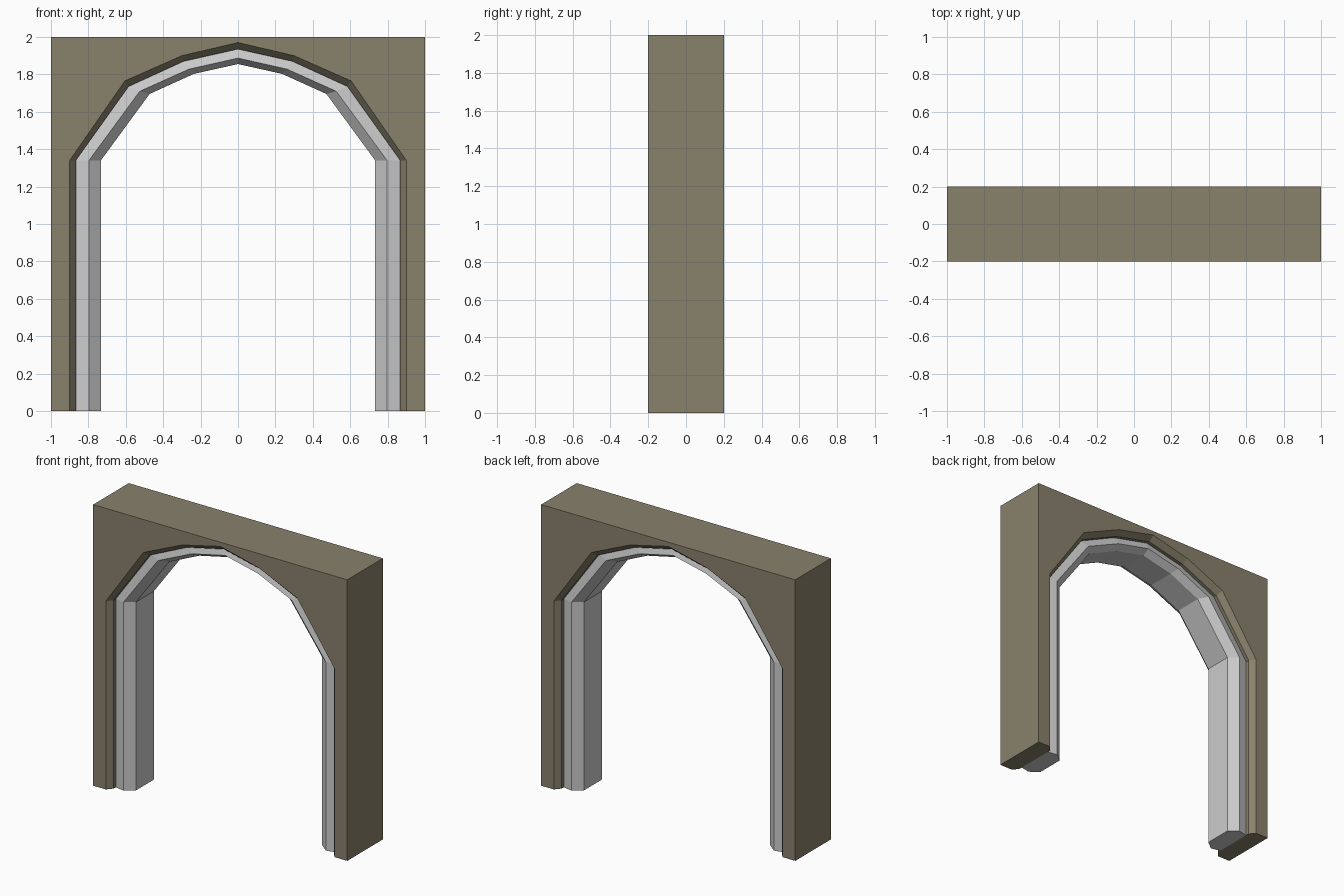
import bpy, bmesh

if "Cube" in bpy.data.objects:
    bpy.data.objects.remove(bpy.data.objects["Cube"])

# Half profiles (x, z) from the floor up to the crown
WALL_EDGE = [(1, 0), (1, 1.34), (1, 2), (0.3, 2), (0, 2)]
OPENING = [(0.9, 0), (0.9, 1.34), (0.605, 1.765), (0.3, 1.9), (0, 1.97)]
REVEAL = [(0.867, 0), (0.867, 1.34), (0.585, 1.735), (0.29, 1.87), (0, 1.935)]
TRIM_MID = [(0.797, 0), (0.797, 1.34), (0.525, 1.71), (0.262, 1.828), (0, 1.887)]
TRIM_IN = [(0.733, 0), (0.733, 1.34), (0.473, 1.695), (0.235, 1.803), (0, 1.855)]


def loft(name, section, closed):
    """Skin mirrored arch profiles placed at the given depths."""
    bm = bmesh.new()
    loops = []
    for half, y in section:
        full = [(-x, z) for x, z in half] + [(x, z) for x, z in half[-2::-1]]
        loops.append([bm.verts.new((x, y, z)) for x, z in full])
    pairs = list(zip(loops, loops[1:]))
    if closed:
        pairs.append((loops[-1], loops[0]))
    for a, b in pairs:
        for i in range(len(a) - 1):
            bm.faces.new((a[i], a[i + 1], b[i + 1], b[i]))
    # Feet of both jambs
    for end in (0, -1):
        bm.faces.new([lp[end] for lp in loops])
    bmesh.ops.recalc_face_normals(bm, faces=bm.faces)
    mesh = bpy.data.meshes.new(name)
    bm.to_mesh(mesh)
    bm.free()
    obj = bpy.data.objects.new(name, mesh)
    bpy.context.collection.objects.link(obj)
    return obj


# Stone wall with a chamfered arched opening
wall = loft("arch_wall", [(WALL_EDGE, -0.2), (OPENING, -0.2), (REVEAL, -0.16),
                          (REVEAL, 0.16), (OPENING, 0.2), (WALL_EDGE, 0.2)], True)
stone = bpy.data.materials.new("stone")
stone.diffuse_color = (0.25, 0.22, 0.15, 1)
stone.use_nodes = True
stone.node_tree.nodes["Principled BSDF"].inputs["Base Color"].default_value = stone.diffuse_color
wall.data.materials.append(stone)

# Grey inner frame, bevelled front and back
loft("inner_frame", [(REVEAL, -0.135), (TRIM_MID, -0.15), (TRIM_IN, -0.1),
                     (TRIM_IN, 0.1), (TRIM_MID, 0.15), (REVEAL, 0.135)], True)
